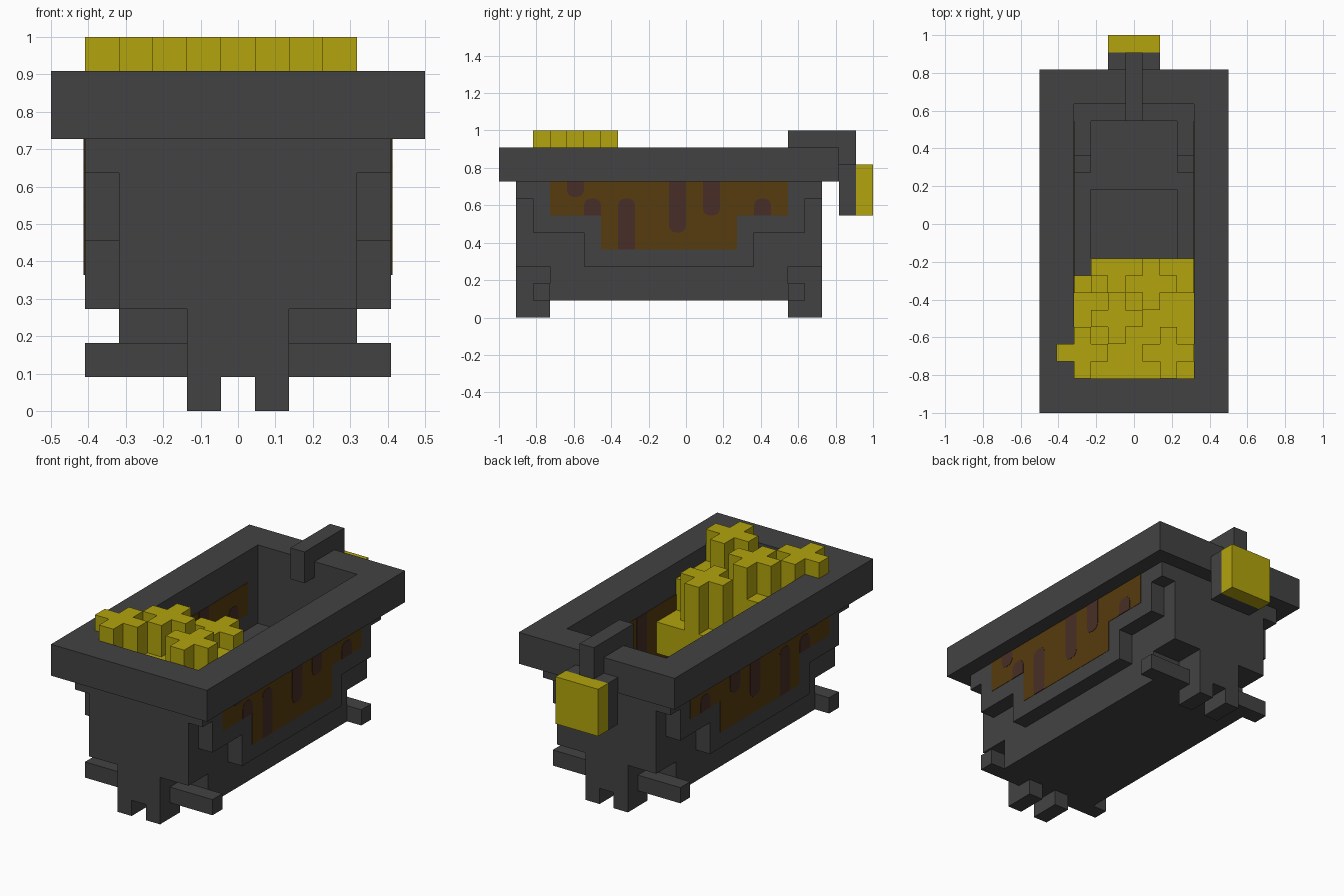
import bpy, bmesh, math

U = 1 / 11  # one block of the model

cube = bpy.data.objects.get("Cube")
if cube:
    bpy.data.objects.remove(cube, do_unlink=True)


def material(name, rgb):
    m = bpy.data.materials.new(name)
    m.use_nodes = True
    m.diffuse_color = (*rgb, 1)
    bsdf = next(n for n in m.node_tree.nodes if n.type == 'BSDF_PRINCIPLED')
    bsdf.inputs["Base Color"].default_value = (*rgb, 1)
    return m


IRON = material("dark iron", (0.055, 0.055, 0.055))
GOLD = material("gold", (0.448, 0.367, 0.004))
RUST = material("rusty brown", (0.095, 0.045, 0.0045))
DRIP = material("dark drip brown", (0.064, 0.027, 0.02))


def finish(name, bm, mat):
    me = bpy.data.meshes.new(name)
    bm.to_mesh(me)
    bm.free()
    me.materials.append(mat)
    ob = bpy.data.objects.new(name, me)
    bpy.context.collection.objects.link(ob)
    return ob


def blocks(name, mat, adds, cuts=()):
    """Outer skin of a union of boxes minus cut boxes (x0, x1, y0, y1, z0, z1 in blocks)."""
    boxes = list(adds) + list(cuts)
    axes = [sorted({b[2 * a + s] for b in boxes for s in (0, 1)}) for a in range(3)]

    def inside(b, p):
        return all(b[2 * a] < p[a] < b[2 * a + 1] for a in range(3))

    def solid(i):
        if any(i[a] < 0 or i[a] >= len(axes[a]) - 1 for a in range(3)):
            return False
        p = [(axes[a][i[a]] + axes[a][i[a] + 1]) / 2 for a in range(3)]
        return any(inside(b, p) for b in adds) and not any(inside(b, p) for b in cuts)

    bm = bmesh.new()
    verts = {}

    def vert(i):
        if i not in verts:
            verts[i] = bm.verts.new([axes[a][i[a]] * U for a in range(3)])
        return verts[i]

    nx, ny, nz = (len(a) - 1 for a in axes)
    for c in ((x, y, z) for x in range(nx) for y in range(ny) for z in range(nz)):
        if not solid(c):
            continue
        for a in range(3):
            b, d = (a + 1) % 3, (a + 2) % 3
            for side in (0, 1):
                n = list(c)
                n[a] += 1 if side else -1
                if solid(n):
                    continue
                ring = []
                for u, v in ((0, 0), (1, 0), (1, 1), (0, 1)):
                    k = list(c)
                    k[a] += side
                    k[b] += u
                    k[d] += v
                    ring.append(vert(tuple(k)))
                bm.faces.new(ring if side else ring[::-1])
    return finish(name, bm, mat)


def plate(name, mat, outline, x, thick):
    """Thin plate in the y-z plane, from x to x + thick (model units)."""
    bm = bmesh.new()
    face = bm.faces.new([bm.verts.new((x, y * U, z * U)) for y, z in outline])
    new = bmesh.ops.extrude_face_region(bm, geom=[face])["geom"]
    bmesh.ops.translate(bm, vec=(thick, 0, 0),
                        verts=[g for g in new if isinstance(g, bmesh.types.BMVert)])
    bmesh.ops.recalc_face_normals(bm, faces=bm.faces)
    return finish(name, bm, mat)


def drip_outline(y, z0, z1, round_top):
    """One block wide strip with one rounded end."""
    r = 0.4
    pts = []
    for cy, start in ((y + 1 - r, 0), (y + r, 90)):
        for k in range(4):
            t = math.radians(start + 30 * k)
            pts.append((cy + r * math.cos(t), z1 - r + r * math.sin(t)))
    pts += [(y, z0), (y + 1, z0)]
    return pts if round_top else [(py, z0 + z1 - pz) for py, pz in pts]


# Tub: rim, stepped body and stepped side bands, hollowed in steps
blocks("tub", IRON,
       [(-5.5, 5.5, -11, 9, 8, 10),
        (-3.5, 3.5, -10, 8, 3, 8),
        (-3.5, 3.5, -8, 6, 1, 3),
        (-4.5, 4.5, -10, 8, 7, 8),
        (-4.5, 4.5, -9, 7, 5, 7),
        (-4.5, 4.5, -6, 4, 3, 5)],
       [(-3.5, 3.5, -9, 7, 5, 10),
        (-3.5, 3.5, -6, 4, 4, 5),
        (-3.5, 3.5, -5, 3, 3, 4),
        (-2.5, 2.5, -8, 6, 3, 5),
        (-2.5, 2.5, -4, 2, 2, 3)])

# Feet with side bars, the same at both ends (mirrored about y = -1)
for end, flip in (("front", False), ("back", True)):
    def span(y0, y1):
        return (-2 - y1, -2 - y0) if flip else (y0, y1)
    blocks(end + "_feet", IRON,
           [(-1.5, 1.5, *span(-10, -8), 1, 3),
            (-1.5, -0.5, *span(-10, -8), 0, 1),
            (0.5, 1.5, *span(-10, -8), 0, 1),
            (-4.5, 4.5, *span(-9, -8), 1, 2)])

# Tap with its back block and gold plate
blocks("tap", IRON,
       [(-0.5, 0.5, 6, 10, 10, 11),
        (-0.5, 0.5, 6, 7, 9, 10),
        (-0.5, 0.5, 9, 10, 9, 10),
        (-1.5, 1.5, 9, 10, 6, 9)])
blocks("tap_plate", GOLD, [(-1.5, 1.5, 10, 11, 6, 9)])


# Gold heap: a stepped pile with plus-shaped nuggets
def plus(x, y, z0, z1):
    return [(x - 1.5, x + 1.5, y - 0.5, y + 0.5, z0, z1),
            (x - 0.5, x + 0.5, y - 1.5, y + 1.5, z0, z1)]


heap = [(-3.5, 3.5, -9, -4, 5, 9),
        (-3.5, 3.5, -4, -3, 5, 7),
        (-2.5, 3.5, -3, -2, 5, 7),
        (-2.5, 2.5, -8, -2, 3, 5)]
heap += plus(-3, -7.5, 10, 11) + plus(-1, -5.5, 9, 11) + plus(2, -7.5, 9, 11)
heap += plus(1, -3.5, 7, 10) + plus(-2, -4.5, 7, 8) + plus(2, -4.5, 7, 9)
heap += [(-3.5, -1.5, -8, -7, 9, 10), (-3.5, -2.5, -9, -6, 9, 10)]
blocks("gold_heap", GOLD, heap)

# Rusty stepped panels with drips, outside and inside both long walls
PANEL = [(-8, 8), (-8, 6), (-5, 6), (-5, 4), (3, 4), (3, 6), (6, 6), (6, 8)]
DRIPS = [(-7, 7.1, 8, False), (-6, 6, 7, True), (-4, 4, 7, True),
         (-1, 5, 8, False), (1, 6, 8, False), (4, 6, 7, True)]
for side, s in (("left", 1), ("right", -1)):
    for face, x, out in (("outer", 4.5, 1), ("inner", 3.5, -1)):
        name = f"{side}_{face}"
        plate(name + "_panel", RUST, PANEL, s * x * U, s * out * 0.002)
        for i, d in enumerate(DRIPS):
            plate(f"{name}_drip_{i + 1}", DRIP, drip_outline(*d), s * x * U, s * out * 0.004)
